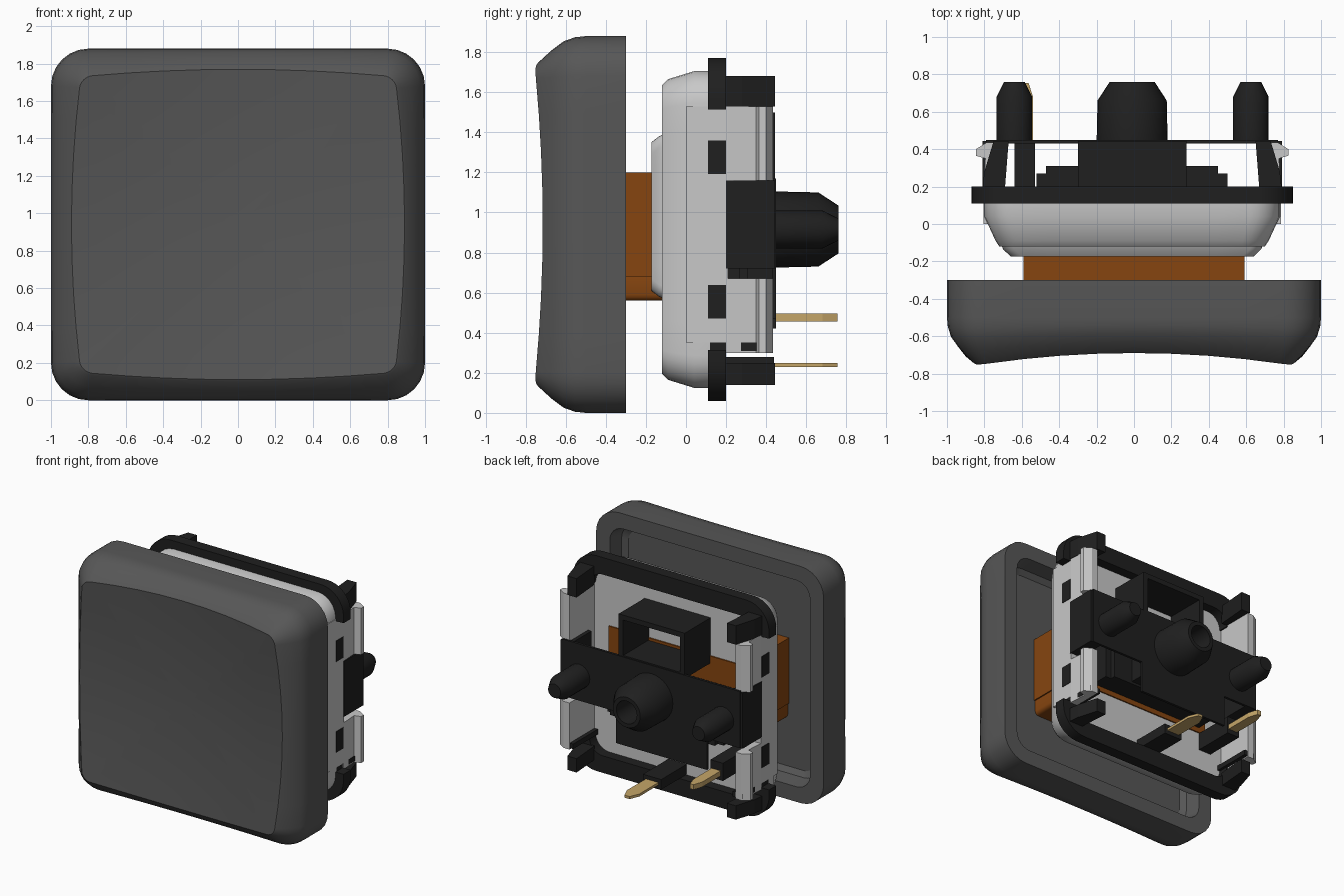
import bpy, bmesh, math

old = bpy.data.objects.get("Cube")
if old:
    bpy.data.objects.remove(old, do_unlink=True)


def material(name, r, g, b):
    m = bpy.data.materials.new(name)
    m.diffuse_color = (r, g, b, 1)
    m.use_nodes = True
    m.node_tree.nodes["Principled BSDF"].inputs["Base Color"].default_value = (r, g, b, 1)
    return m


CAP = material("charcoal", 0.095, 0.095, 0.095)
BLACK = material("black plastic", 0.014, 0.014, 0.014)
GREY = material("light grey plastic", 0.58, 0.58, 0.58)
ORANGE = material("burnt orange", 0.24, 0.06, 0.005)
GOLD = material("gold", 0.56, 0.38, 0.14)

CX, CZ = -0.01, 0.915  # centre of the switch


def finish(name, bm, mat, smooth=True):
    bmesh.ops.recalc_face_normals(bm, faces=bm.faces)
    me = bpy.data.meshes.new(name)
    bm.to_mesh(me)
    bm.free()
    ob = bpy.data.objects.new(name, me)
    me.materials.append(mat)
    bpy.context.collection.objects.link(ob)
    if smooth:
        bpy.ops.object.select_all(action="DESELECT")
        ob.select_set(True)
        bpy.context.view_layer.objects.active = ob
        bpy.ops.object.shade_smooth_by_angle(angle=math.radians(32))
    return ob


def loft(name, rings, mat, smooth=True):
    """Skin closed loops of equal length and close both ends."""
    bm = bmesh.new()
    loops = [[bm.verts.new(p) for p in ring] for ring in rings]
    n = len(loops[0])
    for a, b in zip(loops, loops[1:]):
        for i in range(n):
            j = (i + 1) % n
            bm.faces.new((a[i], a[j], b[j], b[i]))
    bm.faces.new(loops[0])
    bm.faces.new(loops[-1])
    return finish(name, bm, mat, smooth)


def rounded(hx, hz, r, y, cx=CX, cz=CZ, side=8, arc=6):
    """Rounded rectangle loop facing along y."""
    pts = []
    for k, (sx, sz) in enumerate([(1, 1), (-1, 1), (-1, -1), (1, -1)]):
        for i in range(arc + 1):
            a = math.pi / 2 * (k + i / arc)
            pts.append((sx * (hx - r) + r * math.cos(a), sz * (hz - r) + r * math.sin(a)))
    full = []
    for i, p in enumerate(pts):
        full.append(p)
        if i % (arc + 1) == arc:
            q = pts[(i + 1) % len(pts)]
            for s in range(1, side):
                t = s / side
                full.append((p[0] + (q[0] - p[0]) * t, p[1] + (q[1] - p[1]) * t))
    return [(cx + x, y, cz + z) for x, z in full]


def box(name, x, y, z, mat):
    return loft(name, [[(x[0], v, z[0]), (x[1], v, z[0]), (x[1], v, z[1]), (x[0], v, z[1])] for v in y],
                mat, False)


def extrude_y(name, pts, y0, y1, mat):
    return loft(name, [[(x, y, z) for x, z in pts] for y in (y0, y1)], mat)


def extrude_z(name, pts, z0, z1, mat):
    return loft(name, [[(x, y, z) for x, y in pts] for z in (z0, z1)], mat, False)


def peg(name, x, profile, sides=32):
    """Turned peg along y from (radius, y) pairs."""
    ang = [2 * math.pi * i / sides for i in range(sides)]
    return loft(name, [[(x + r * math.cos(a), y, CZ + r * math.sin(a)) for a in ang]
                       for r, y in profile], BLACK)


# Keycap: hollow back, rounded shoulder, dished face
HX, HZ, MID = 0.84, 0.79, 0.94


def dish(k):
    out = []
    for x, _, z in rounded(HX, HZ, 0.06, 0, 0, 0):
        u, w = x / HX, z / HZ
        y = -0.65 - 0.065 * (k * u) ** 2 - 0.04 * (k * w) ** 2
        out.append((k * x * (1.06 - 0.06 * w * w), y, MID + k * z * (1.05 - 0.05 * u * u)))
    return out


def blend(a, b, f, g):
    return [(p[0] + (q[0] - p[0]) * f, p[1] + (q[1] - p[1]) * g, p[2] + (q[2] - p[2]) * f)
            for p, q in zip(a, b)]


shoulder = rounded(1, 0.94, 0.2, -0.5, 0, MID)
edge = dish(1)
rings = [rounded(0.82, 0.76, 0.1, -0.45, 0, MID), rounded(0.86, 0.8, 0.12, -0.42, 0, MID),
         rounded(0.88, 0.82, 0.12, -0.3, 0, MID), rounded(1, 0.94, 0.2, -0.3, 0, MID), shoulder]
rings += [blend(shoulder, edge, f, g) for f, g in
          ((0.04, 0.22), (0.18, 0.45), (0.5, 0.7), (0.92, 0.97))]
rings += [dish(k) for k in (1, 0.85, 0.65, 0.45, 0.25, 0.08)]
loft("keycap", rings, CAP)

# Stem slider
box("stem", (-0.59, 0.59), (-0.46, 0.13), (0.68, 1.2), ORANGE)
loft("stem_lower_step", [rounded(0.58, 0.08, 0.03, y, 0, 0.64, 1, 3) for y in (-0.46, 0.13)], ORANGE)

# Upper housing with raised collar
loft("upper_housing", [rounded(hx, hz, r, y) for hx, hz, r, y in (
    (0.79, 0.79, 0.16, 0.12), (0.79, 0.79, 0.16, 0.04), (0.73, 0.75, 0.14, -0.09),
    (0.71, 0.72, 0.12, -0.12))], GREY)
loft("housing_collar", [rounded(hx, hz, 0.06, y, CX, 0.98) for hx, hz, y in (
    (0.70, 0.41, -0.11), (0.69, 0.40, -0.135), (0.65, 0.37, -0.173))], GREY)

# Flange: a rounded U at the top and one at the bottom
def u_loop(h, top, r, low):
    pts = [(h, low)]
    for c in (0, 1):
        for i in range(9):
            a = math.pi / 2 * (c + i / 8)
            pts.append(((1 - 2 * c) * (h - r) + r * math.cos(a), top - r + r * math.sin(a)))
    return pts + [(-h, low)]


for sign, label in ((1, "top"), (-1, "bottom")):
    outline = u_loop(0.86, 0.855, 0.2, 0.6) + u_loop(0.72, 0.72, 0.12, 0.6)[::-1]
    extrude_y("flange_" + label, [(CX + x, CZ + sign * z) for x, z in outline], 0.11, 0.2, BLACK)

# Side walls, snap clips, side blocks and corner legs
for s, label in ((1, "left"), (-1, "right")):
    def at(a, b):
        return tuple(sorted((CX + s * a, CX + s * b)))

    box("side_wall_" + label, at(0.73, 0.795), (0.0, 0.21), (0.35, 1.53), GREY)
    box("side_block_" + label, at(0.70, 0.80), (0.2, 0.445), (0.72, 1.16), BLACK)
    for v, end in ((1, "upper"), (-1, "lower")):
        zs = sorted((CZ + v * 0.245, CZ + v * 0.615))
        clip = [(0.73, 0.2), (0.795, 0.2), (0.785, 0.35), (0.835, 0.365), (0.835, 0.4),
                (0.78, 0.435), (0.73, 0.435)]
        extrude_z(f"snap_clip_{end}_{label}", [(CX + s * x, y) for x, y in clip], *zs, GREY)
        mid = CZ + v * 0.36
        box(f"clip_window_{end}_{label}", at(0.79, 0.799), (0.11, 0.2), (mid - 0.083, mid + 0.083), BLACK)
        leg = [(0.68, 0.19), (0.80, 0.19), (0.79, 0.28), (0.74, 0.445), (0.66, 0.445)]
        zs = (1.53, 1.68) if v > 0 else (0.14, 0.25)
        extrude_z(f"corner_leg_{end}_{label}", [(CX + s * x, y) for x, y in leg], *zs, BLACK)
    box("leg_rib_" + label, at(0.70, 0.79), (0.11, 0.43), (0.31, 0.35), BLACK)

# Back plate with lower extension
box("back_plate", (-0.79, 0.77), (0.43, 0.45), (0.72, 1.17), BLACK)
box("back_plate_lower", (-0.5, 0.3), (0.43, 0.45), (0.47, 0.72), BLACK)
box("base_core", (-0.52, 0.50), (0.13, 0.27), (0.6, 1.0), BLACK)
box("base_core_step", (-0.47, 0.45), (0.27, 0.31), (0.6, 1.0), BLACK)
box("core_rib", (-0.3, 0.28), (0.3, 0.44), (0.62, 0.95), BLACK)

# Open light window box above the back plate
for name, x, z in (("window_side_left", (0.24, 0.28), (1.17, 1.5)),
                   ("window_side_right", (-0.3, -0.26), (1.17, 1.5)),
                   ("window_top", (-0.3, 0.28), (1.46, 1.5)),
                   ("window_floor", (-0.3, 0.28), (1.14, 1.18))):
    box(name, x, (0.12, 0.445), z, BLACK)

# Locating pegs: hollow centre, two solid sides
peg("centre_peg", CX, ((0.19, 0.44), (0.185, 0.66), (0.12, 0.76), (0.09, 0.76), (0.09, 0.5)))
for x, label in ((0.625, "left"), (-0.64, "right")):
    peg("side_peg_" + label, x, ((0.095, 0.43), (0.095, 0.68), (0.055, 0.76)), 20)

# Contact pins and their posts
def pin(name, x, w, z, h):
    pts = [(x - w, 0.15), (x + w, 0.15), (x + w, 0.68), (x + w * 0.4, 0.755),
           (x - w * 0.4, 0.755), (x - w, 0.68)]
    extrude_z(name, pts, z - h, z + h, GOLD)


pin("centre_pin", CX, 0.055, 0.24, 0.01)
pin("offset_pin", -0.58, 0.04, 0.475, 0.02)
box("centre_pin_post", (-0.09, 0.07), (0.12, 0.44), (0.2, 0.28), BLACK)
box("offset_pin_post", (-0.64, -0.53), (0.12, 0.45), (0.42, 0.56), BLACK)
